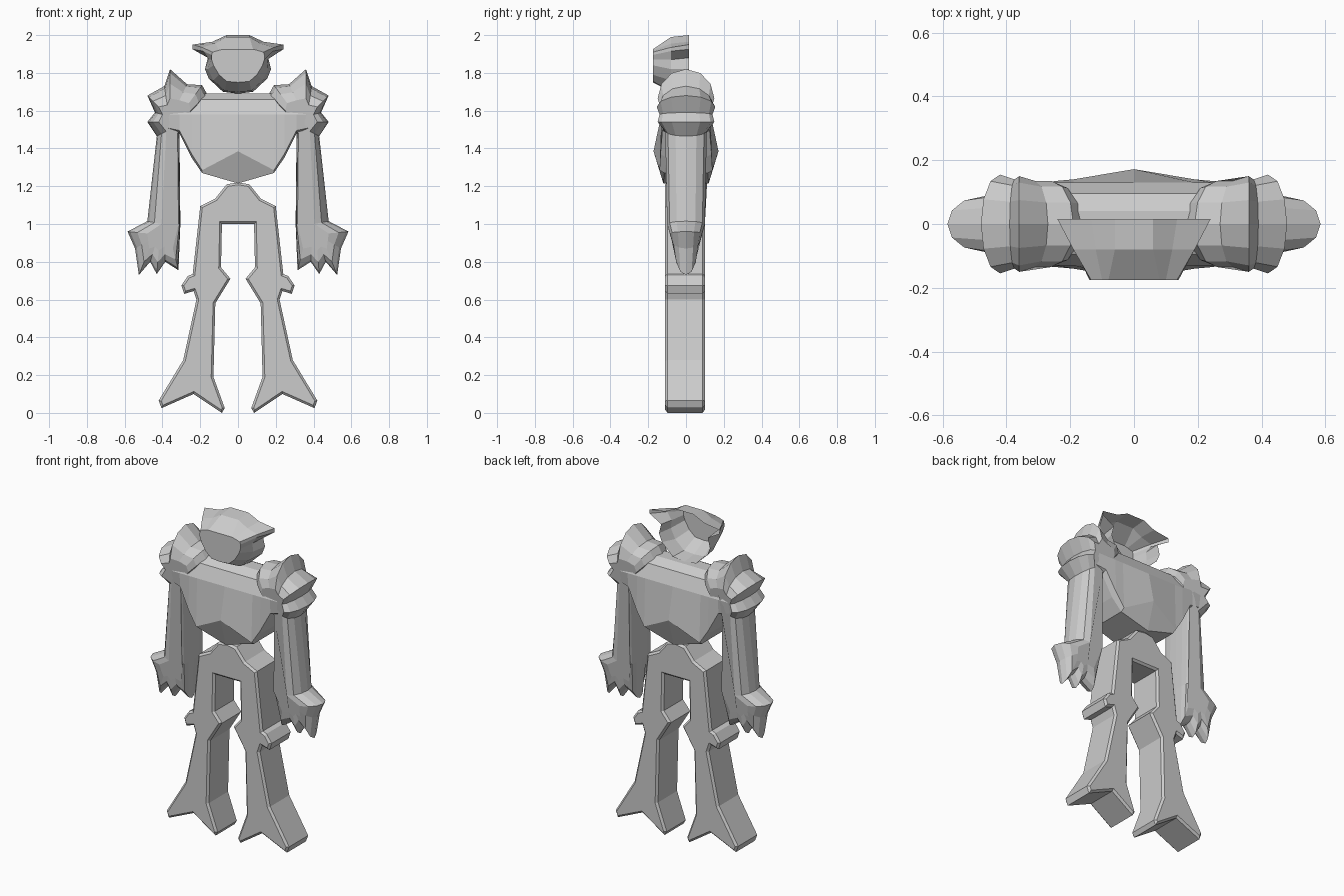
import bpy, bmesh
from math import sin, cos, radians

if "Cube" in bpy.data.objects:
    bpy.data.objects.remove(bpy.data.objects["Cube"])


def loft(name, rings, cap_start=True, cap_end=True):
    """Skin a list of equal-length closed rings."""
    bm = bmesh.new()
    vs = [[bm.verts.new(p) for p in r] for r in rings]
    n = len(rings[0])
    for a, b in zip(vs, vs[1:]):
        for i in range(n):
            j = (i + 1) % n
            bm.faces.new((a[i], a[j], b[j], b[i]))
    if cap_start:
        bm.faces.new(vs[0][::-1])
    if cap_end:
        bm.faces.new(vs[-1])
    bmesh.ops.recalc_face_normals(bm, faces=bm.faces)
    return finish(name, bm)


def finish(name, bm):
    me = bpy.data.meshes.new(name)
    bm.to_mesh(me)
    bm.free()
    ob = bpy.data.objects.new(name, me)
    bpy.context.collection.objects.link(ob)
    return ob


def both_sides(half):
    """Complete a half outline whose first and last points lie on x = 0."""
    return half + [(-x, z) for x, z in half[-2:0:-1]]


# Legs: one symmetrical silhouette, extruded in depth with chamfered rims
leg_half = [(0, 1.22), (.06, 1.21), (.12, 1.135), (.20, 1.095), (.24, .735),
            (.265, .725), (.30, .675), (.285, .63), (.235, .645), (.22, .60),
            (.29, .28), (.42, .07), (.405, .03), (.235, .10), (.085, .005),
            (.07, .03), (.13, .19), (.12, .58), (.04, .71), (.09, .77),
            (.085, 1.0), (0, 1.0)]
bm = bmesh.new()
front = bm.faces.new([bm.verts.new((x, -.11, z)) for x, z in both_sides(leg_half)])
ext = bmesh.ops.extrude_face_region(bm, geom=[front], use_keep_orig=True)
for v in ext["geom"]:
    if isinstance(v, bmesh.types.BMVert):
        v.co.y = .10
bmesh.ops.recalc_face_normals(bm, faces=bm.faces)
rim = [e for e in bm.edges if abs(e.verts[0].co.y - e.verts[1].co.y) < .01]
bmesh.ops.bevel(bm, geom=rim, offset=.012, segments=1, affect='EDGES')
low = min(v.co.z for v in bm.verts)
for v in bm.verts:
    v.co.z = max(0, v.co.z - low) if v.co.z < .1 else v.co.z
finish("legs", bm)

# Torso: cross-sections in depth, lofted from side to side
# x, bottom z, bottom half depth, widest half depth, widest z
half_sections = [(.38, 1.49, .09, .115, 1.51), (.31, 1.48, .09, .125, 1.495),
                 (.245, 1.35, .10, .135, 1.37), (.19, 1.27, .115, .14, 1.285)]
sections = half_sections + [(0, 1.215, .12, .172, 1.385)]
sections += [(-s[0],) + s[1:] for s in half_sections[::-1]]
rings = []
for x, zb, yb, ym, zm in sections:
    side = [(.04, 1.69), (.095, 1.66), (.13, 1.58), (ym, zm), (yb, zb)]
    rings.append([(x, y, z) for y, z in side] + [(x, -y, z) for y, z in side[::-1]])
loft("torso", rings)

# Arms: spiky silhouette at mid depth swelling to a smaller core front and back
# outline x, z, core x, z, core half depth
arm = [(.165, 1.69, .25, 1.60, .13), (.19, 1.735, .26, 1.64, .135),
       (.27, 1.74, .31, 1.655, .135), (.36, 1.82, .36, 1.665, .15),
       (.39, 1.73, .375, 1.63, .14), (.48, 1.68, .42, 1.62, .155),
       (.44, 1.59, .40, 1.58, .14), (.48, 1.54, .42, 1.54, .15),
       (.43, 1.465, .38, 1.49, .11), (.48, 1.015, .405, 1.0, .10),
       (.585, .96, .48, .95, .085), (.545, .87, .475, .91, .075),
       (.525, .73, .47, .87, .06), (.465, .80, .44, .88, .06),
       (.43, .735, .42, .86, .06), (.385, .80, .39, .88, .06),
       (.315, .755, .345, .87, .06), (.305, 1.0, .315, 1.0, .10),
       (.31, 1.48, .32, 1.48, .105)]
for label, side in (("right", 1), ("left", -1)):
    rings = []
    for deg in (-90, -60, -30, 0, 30, 60, 90):
        t = 1 - cos(radians(deg))
        rings.append([(side * (x + (cx - x) * t), d * sin(radians(deg)), z + (cz - z) * t)
                      for x, z, cx, cz, d in arm])
    loft(label + "_arm", rings)

# Head: hollow mask, open at the back
back = [(0, 2.0), (.06, 2.0), (.135, 1.965), (.24, 1.95), (.24, 1.925),
        (.16, 1.88), (.175, 1.82), (.155, 1.77), (.08, 1.70), (0, 1.69)]
mid = [(0, 1.99), (.06, 1.99), (.12, 1.955), (.19, 1.935), (.185, 1.915),
       (.155, 1.87), (.16, 1.82), (.13, 1.76), (.07, 1.705), (0, 1.70)]
face = [(0, 1.925), (.08, 1.925), (.10, 1.92), (.135, 1.91), (.14, 1.895),
        (.14, 1.87), (.13, 1.84), (.10, 1.79), (.06, 1.755), (0, 1.75)]
loft("head_mask", [[(x, y, z) for x, z in both_sides(h)]
                   for h, y in ((back, .015), (mid, -.08), (face, -.175))],
     cap_start=False)
